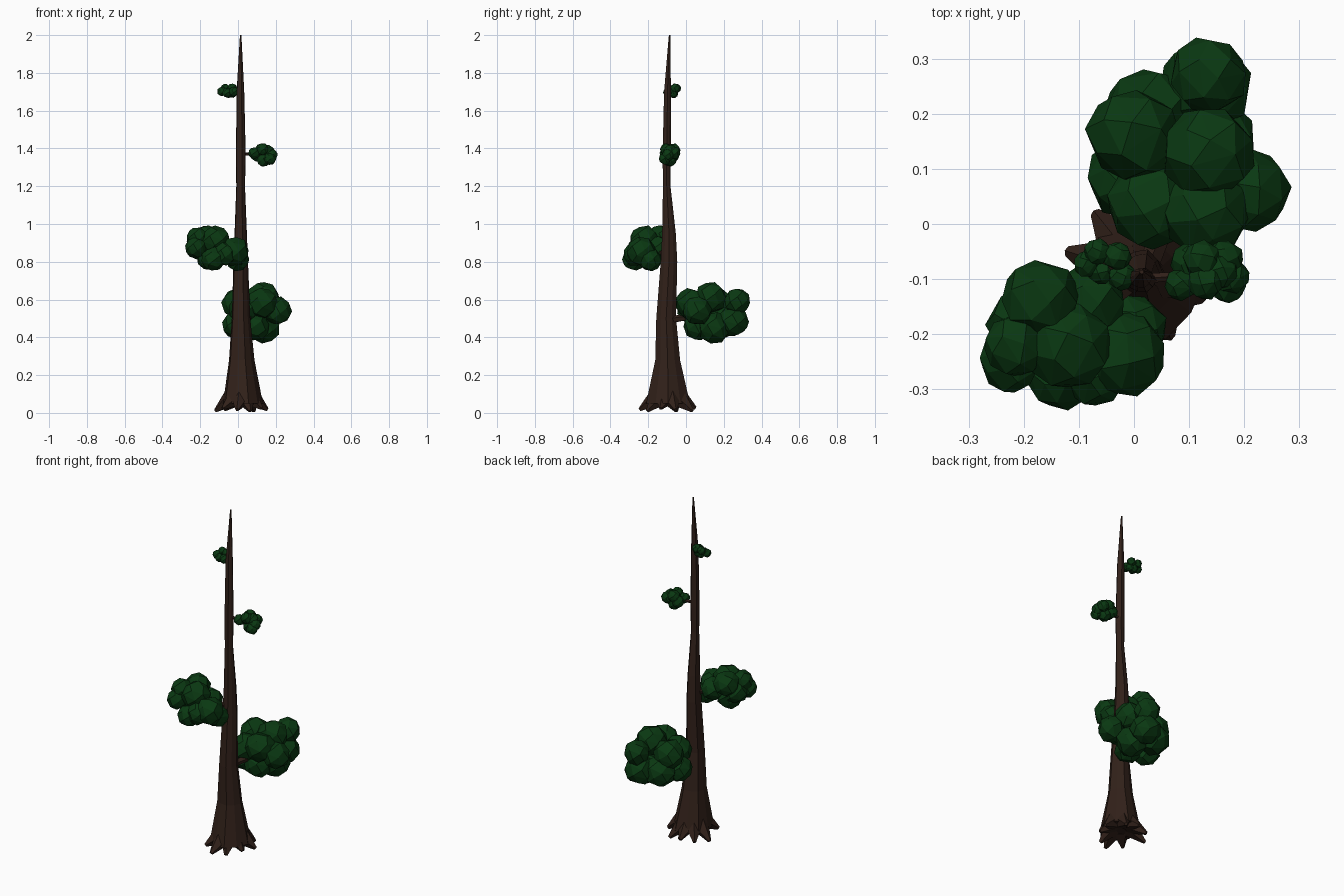
import bpy, bmesh, math, random
from mathutils import Vector, Matrix

random.seed(4)


def material(name, color):
    m = bpy.data.materials.new(name)
    m.diffuse_color = color
    return m


BARK = material("bark", (0.031, 0.015, 0.010, 1))
LEAF = material("leaf", (0.003, 0.040, 0.006, 1))


def finish(bm, name, mat):
    bmesh.ops.recalc_face_normals(bm, faces=bm.faces)
    me = bpy.data.meshes.new(name)
    bm.to_mesh(me)
    bm.free()
    me.materials.append(mat)
    ob = bpy.data.objects.new(name, me)
    bpy.context.collection.objects.link(ob)
    return ob


def tube(name, rings, sides, flute=0.0):
    """Loft of horizontal fluted rings: (x, y, z, rx, ry)."""
    bm = bmesh.new()
    loops = []
    for x, y, z, rx, ry in rings:
        loop = []
        for i in range(sides):
            a = 2 * math.pi * i / sides
            f = 1 - flute * (i % 2)
            loop.append(bm.verts.new((x + rx * f * math.cos(a), y + ry * f * math.sin(a), z)))
        loops.append(loop)
    for a, b in zip(loops, loops[1:]):
        for i in range(sides):
            j = (i + 1) % sides
            bm.faces.new((a[i], a[j], b[j], b[i]))
    bm.faces.new(loops[0])
    bm.faces.new(loops[-1])
    return finish(bm, name, BARK)


def limb(name, p, q, r1, r2, sides=5):
    """Tapered straight limb from p to q."""
    p, q = Vector(p), Vector(q)
    d = q - p
    m = Matrix.Translation((p + q) / 2) @ d.to_track_quat('Z', 'Y').to_matrix().to_4x4()
    bm = bmesh.new()
    bmesh.ops.create_cone(bm, cap_ends=True, segments=sides, radius1=r1, radius2=r2,
                          depth=d.length, matrix=m)
    return finish(bm, name, BARK)


def foliage(name, blobs, points=26):
    """Cluster of coarse leaf lumps, each a hull of points spread on a sphere: (x, y, z, radius)."""
    bm = bmesh.new()
    for x, y, z, r in blobs:
        spin = random.uniform(0, 6)
        verts = []
        for i in range(points):
            h = 1 - 2 * (i + 0.5) / points
            a = i * 2.39996 + spin
            w = math.sqrt(1 - h * h)
            k = r * random.uniform(0.98, 1.07)
            verts.append(bm.verts.new((x + k * w * math.cos(a), y + k * w * math.sin(a), z + k * h)))
        bmesh.ops.convex_hull(bm, input=verts)
    return finish(bm, name, LEAF)


# Trunk with flared, fluted base
tube("trunk", [
    (0.022, -0.095, 0.05, 0.110, 0.122),
    (0.017, -0.097, 0.28, 0.070, 0.069),
    (0.014, -0.105, 0.50, 0.051, 0.055),
    (0.013, -0.090, 0.80, 0.040, 0.046),
    (0.013, -0.090, 0.95, 0.034, 0.038),
    (0.013, -0.102, 1.20, 0.024, 0.021),
    (0.014, -0.102, 1.36, 0.027, 0.023),
    (0.012, -0.098, 1.70, 0.021, 0.019),
    (0.014, -0.087, 2.00, 0.004, 0.004)], 10, 0.08)

# Roots spreading from the base
tips = [(-0.12, -0.05), (-0.07, 0.02), (0.005, 0.05), (0.085, 0.035), (0.155, -0.055),
        (0.125, -0.135), (0.065, -0.205), (-0.005, -0.245), (-0.08, -0.19)]
for i, (x, y) in enumerate(tips):
    start = Vector((0.022, -0.095)).lerp(Vector((x, y)), 0.4)
    limb(f"root_{i}", (start.x, start.y, 0.08), (x, y, 0.01 + 0.007 * (i % 3)), 0.052, 0.010)

# Branches carrying the foliage
limb("low_branch", (0.015, -0.10, 0.49), (0.10, 0.10, 0.52), 0.022, 0.012)
limb("middle_branch", (0.013, -0.09, 0.84), (-0.11, -0.20, 0.87), 0.018, 0.01)
limb("upper_branch", (0.014, -0.10, 1.37), (0.12, -0.09, 1.37), 0.01, 0.006)
limb("top_branch", (0.012, -0.10, 1.71), (-0.06, -0.07, 1.71), 0.007, 0.004)

# Foliage clusters, low to high
foliage("low_foliage", [
    (0.135, 0.13, 0.612, 0.084), (0.13, 0.025, 0.58, 0.082), (0.135, 0.27, 0.59, 0.070),
    (0.00, 0.16, 0.575, 0.085), (0.03, 0.035, 0.55, 0.080), (0.208, 0.06, 0.54, 0.074),
    (0.03, 0.20, 0.48, 0.084), (0.13, 0.25, 0.485, 0.083), (0.14, 0.15, 0.45, 0.084),
    (-0.01, 0.085, 0.465, 0.075), (0.09, 0.06, 0.46, 0.075)])
foliage("middle_foliage", [
    (-0.17, -0.135, 0.925, 0.070), (-0.225, -0.25, 0.875, 0.056), (-0.12, -0.22, 0.915, 0.078),
    (-0.02, -0.235, 0.855, 0.078), (-0.13, -0.275, 0.815, 0.062), (-0.08, -0.14, 0.87, 0.066),
    (0.00, -0.19, 0.81, 0.060), (-0.15, -0.19, 0.825, 0.068), (-0.20, -0.18, 0.87, 0.066),
    (-0.07, -0.27, 0.84, 0.062), (-0.215, -0.22, 0.925, 0.058)])
foliage("upper_foliage", [
    (0.085, -0.11, 1.375, 0.030), (0.100, -0.068, 1.365, 0.034), (0.125, -0.065, 1.392, 0.035),
    (0.13, -0.105, 1.395, 0.033), (0.178, -0.095, 1.365, 0.032), (0.17, -0.112, 1.345, 0.032),
    (0.135, -0.085, 1.340, 0.036), (0.165, -0.062, 1.375, 0.033), (0.155, -0.085, 1.385, 0.034)])
foliage("top_foliage", [
    (-0.085, -0.072, 1.702, 0.025), (-0.067, -0.05, 1.718, 0.024), (-0.06, -0.085, 1.695, 0.025),
    (-0.03, -0.058, 1.718, 0.026), (-0.022, -0.095, 1.70, 0.026), (-0.05, -0.065, 1.69, 0.024),
    (-0.03, -0.07, 1.69, 0.023)])
